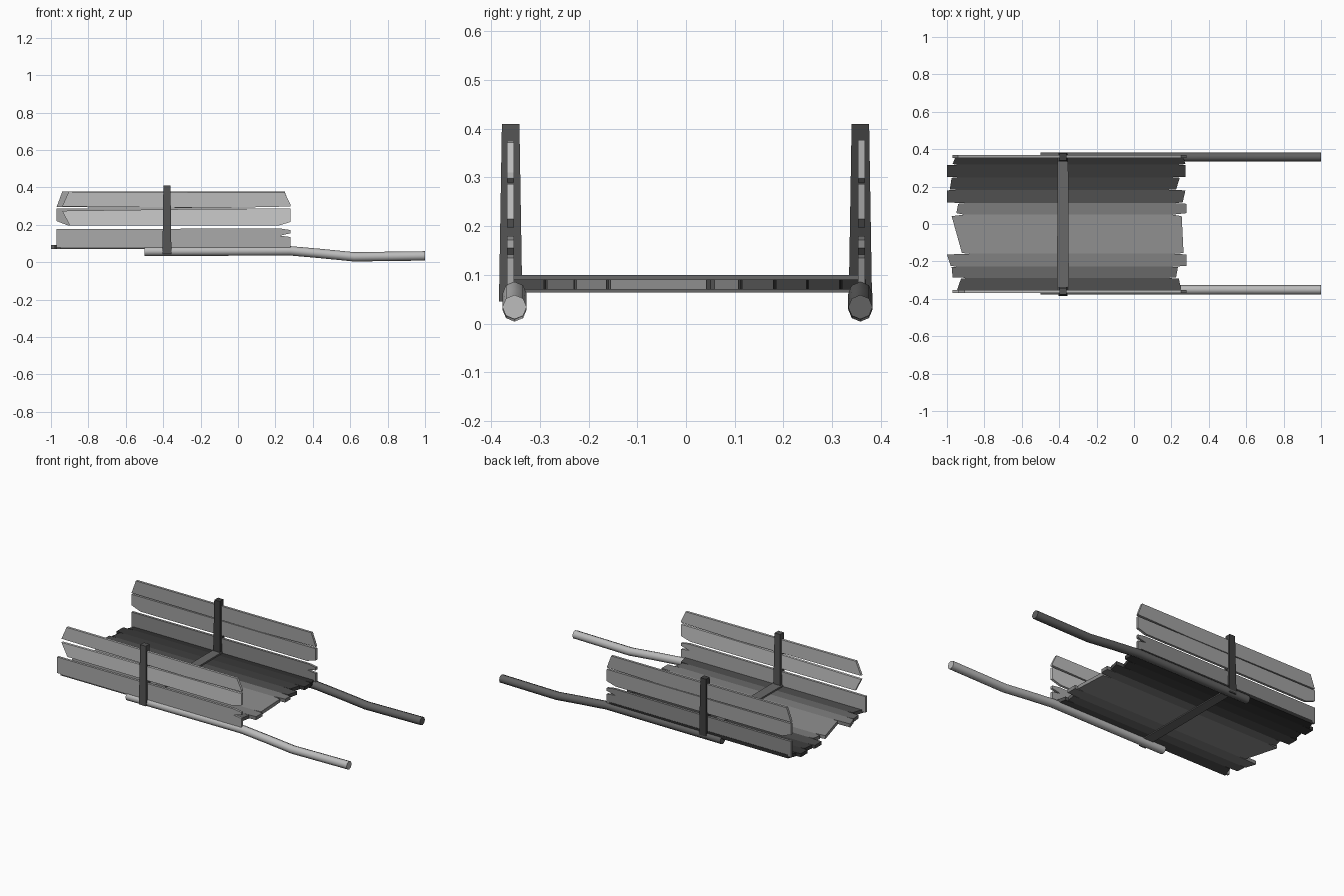
import bpy, bmesh
from mathutils import Vector

if "Cube" in bpy.data.objects:
    bpy.data.objects.remove(bpy.data.objects["Cube"])


def grey(ob, *tones):
    for i, t in enumerate(tones):
        mat = bpy.data.materials.new(f"grey_{ob.name}_{i}")
        mat.diffuse_color = (t, t, t, 1)
        mat.use_nodes = True
        mat.node_tree.nodes["Principled BSDF"].inputs["Base Color"].default_value = mat.diffuse_color
        ob.data.materials.append(mat)


def make_object(name, bm):
    bmesh.ops.recalc_face_normals(bm, faces=bm.faces)
    mesh = bpy.data.meshes.new(name)
    bm.to_mesh(mesh)
    bm.free()
    ob = bpy.data.objects.new(name, mesh)
    bpy.context.collection.objects.link(ob)
    return ob


def slab(name, points, depth, cuts=()):
    """Extrude a closed outline; optional cuts across y number the strips as materials."""
    bm = bmesh.new()
    face = bm.faces.new([bm.verts.new(p) for p in points])
    ext = bmesh.ops.extrude_face_region(bm, geom=[face])
    verts = [g for g in ext["geom"] if isinstance(g, bmesh.types.BMVert)]
    bmesh.ops.translate(bm, verts=verts, vec=Vector(depth))
    edges = [e for e in bm.edges if e.is_boundary]
    if edges:
        bmesh.ops.holes_fill(bm, edges=edges)
    for y in cuts:
        bmesh.ops.bisect_plane(bm, geom=bm.verts[:] + bm.edges[:] + bm.faces[:],
                               dist=1e-5, plane_co=(0, y, 0), plane_no=(0, 1, 0))
    for f in bm.faces:
        f.material_index = sum(f.calc_center_median().y < y for y in cuts)
    return make_object(name, bm)


def taper_bar(name, start, end, half_start, half_end, axis):
    """Four sided bar; half sizes are given across the two other axes."""
    a, b = [i for i in range(3) if i != axis]
    bm = bmesh.new()
    rings = []
    for c, h in ((start, half_start), (end, half_end)):
        ring = []
        for sa, sb in ((-1, -1), (1, -1), (1, 1), (-1, 1)):
            p = Vector(c)
            p[a] += sa * h[0]
            p[b] += sb * h[1]
            ring.append(bm.verts.new(p))
        rings.append(ring)
        bm.faces.new(ring)
    for i in range(4):
        j = (i + 1) % 4
        bm.faces.new((rings[0][i], rings[0][j], rings[1][j], rings[1][i]))
    return make_object(name, bm)


# Floor: worn planks fused into one slab
# (y top, y bottom, left x pair, right x pair, tone)
planks = [
    (0.370, 0.320, -0.950, -0.970, 0.260, 0.275, 0.03),
    (0.315, 0.252, -1.000, -1.000, 0.275, 0.275, 0.04),
    (0.247, 0.185, -0.975, -0.985, 0.245, 0.225, 0.05),
    (0.180, 0.115, -1.000, -1.000, 0.275, 0.260, 0.08),
    (0.108, 0.058, -0.940, -0.950, 0.280, 0.280, 0.20),
    (0.042, -0.155, -0.975, -0.920, 0.255, 0.265, 0.28),
    (-0.163, -0.225, -1.000, -0.980, 0.280, 0.280, 0.22),
    (-0.230, -0.285, -0.975, -0.970, 0.235, 0.225, 0.14),
    (-0.292, -0.365, -0.925, -0.950, 0.240, 0.255, 0.08),
]
left, right, seams = [], [], []
for i, (y0, y1, l0, l1, r0, r1, tone) in enumerate(planks):
    left += [(l0, y0, 0.07), (l1, y1, 0.07)]
    right += [(r0, y0, 0.07), (r1, y1, 0.07)]
    # Short split running in between neighbouring planks
    if i < len(planks) - 1:
        ym = (y1 + planks[i + 1][0]) / 2
        seams.append(ym)
        left.append((max(l1, planks[i + 1][2]) + 0.04, ym, 0.07))
        right.append((min(r1, planks[i + 1][4]) - 0.05, ym, 0.07))
grey(slab("floor", right + left[::-1], (0, 0, 0.021), seams), *[p[6] for p in planks])

# Side boards: outlines in x and z
bottom = [(-0.97, 0.08), (0.28, 0.08), (0.28, 0.135), (0.225, 0.142),
          (0.28, 0.155), (0.28, 0.172), (0.23, 0.18), (-0.97, 0.178)]
middle_full = [(-0.97, 0.22), (-0.91, 0.197), (0.22, 0.197), (0.28, 0.215),
               (0.28, 0.287), (-0.97, 0.287)]
middle_cut = [(-0.90, 0.197), (0.22, 0.197), (0.28, 0.215), (0.28, 0.287),
              (-0.20, 0.285), (-0.94, 0.275)]
top_full = [(-0.97, 0.295), (-0.10, 0.290), (0.28, 0.298), (0.25, 0.377),
            (-0.94, 0.377)]
top_cut = [(-0.94, 0.298), (-0.10, 0.290), (0.28, 0.298), (0.28, 0.31),
           (0.25, 0.372), (-0.905, 0.377)]
sides = {"front": (-0.368, (bottom, middle_cut, top_cut), (0.40, 0.55, 0.50)),
         "back": (0.353, (bottom, middle_full, top_full), (0.25, 0.36, 0.36))}
for side, (y, boards, tones) in sides.items():
    for label, outline, tone in zip(("bottom", "middle", "top"), boards, tones):
        grey(slab(f"{side}_{label}_board", [(x, y, z) for x, z in outline],
                  (0, 0.015, 0)), tone)

# Upright posts and the cross beam joining them
for side, y, tone in (("front", -0.36, 0.09), ("back", 0.358, 0.05)):
    grey(taper_bar(f"{side}_post", (-0.38, y, 0.045), (-0.38, y, 0.41),
                   (0.024, 0.024), (0.019, 0.018), 2), tone)
grey(taper_bar("cross_beam", (-0.38, -0.365, 0.082), (-0.38, 0.365, 0.082),
               (0.032, 0.018), (0.028, 0.018), 1), 0.14)

# Handles: eight sided bent poles
path = [(-0.5, 0.058), (0.28, 0.061), (0.45, 0.046), (0.62, 0.029), (1.0, 0.034)]
for side, y, tone in (("front", -0.352, 0.5), ("back", 0.358, 0.12)):
    curve = bpy.data.curves.new(f"{side}_handle", "CURVE")
    curve.dimensions = "3D"
    curve.bevel_depth = 0.025
    curve.bevel_resolution = 2
    curve.use_fill_caps = True
    spline = curve.splines.new("POLY")
    spline.points.add(len(path) - 1)
    for p, (x, z) in zip(spline.points, path):
        p.co = (x, y, z, 1)
    spline.use_smooth = True
    ob = bpy.data.objects.new(f"{side}_handle", curve)
    bpy.context.collection.objects.link(ob)
    grey(ob, tone)
